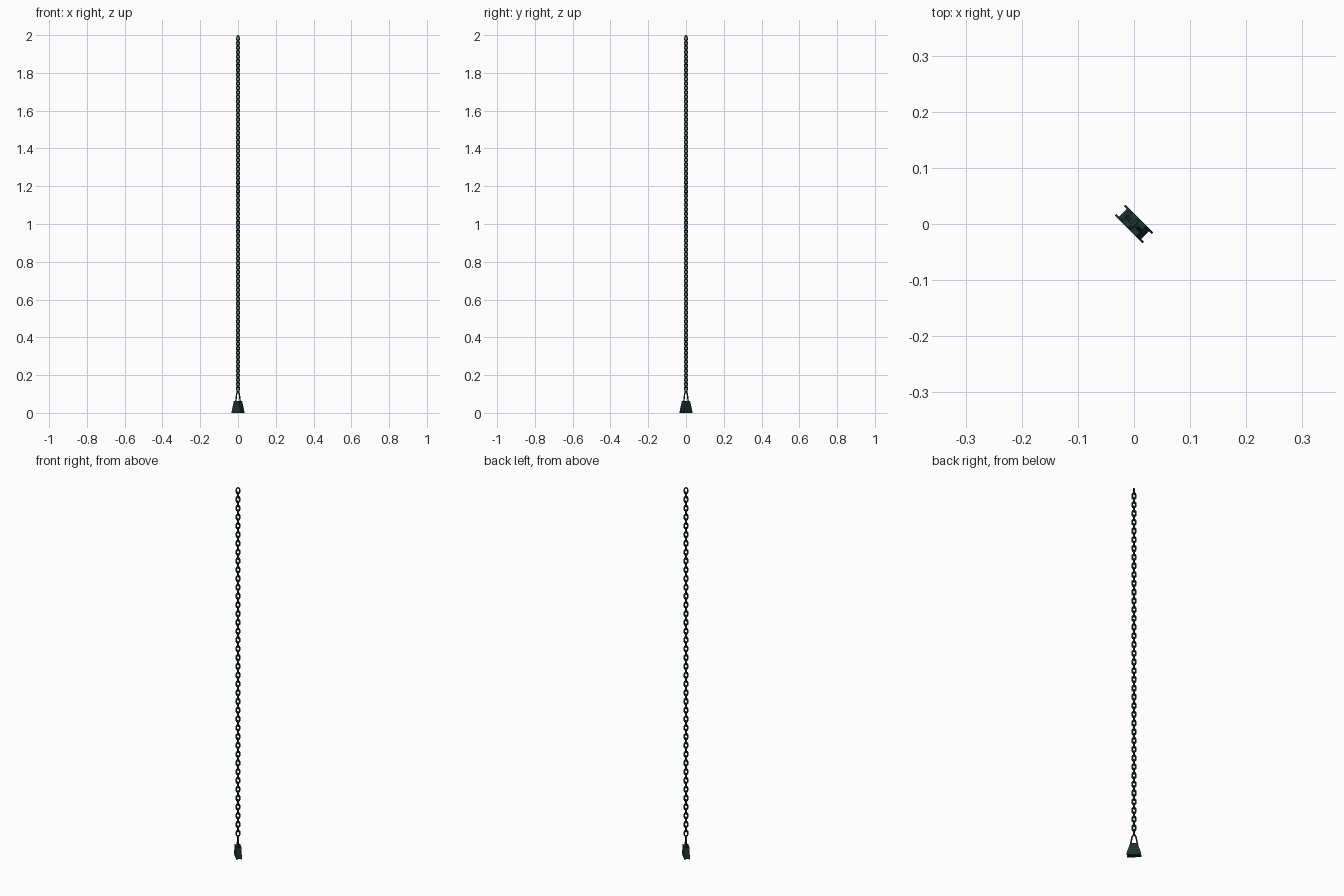
import bpy, bmesh, math
from mathutils import Vector, Matrix

if "Cube" in bpy.data.objects:
    bpy.data.objects.remove(bpy.data.objects["Cube"])

def material(name, c):
    m = bpy.data.materials.new(name)
    m.diffuse_color = (*c, 1)
    m.use_nodes = True
    m.node_tree.nodes["Principled BSDF"].inputs["Base Color"].default_value = m.diffuse_color
    return m

iron = material("dark green iron", (0.014, 0.032, 0.030))
dark = material("blackened iron", (0.008, 0.016, 0.017))
YAW = Matrix.Rotation(-math.pi / 4, 4, 'Z')   # the wide direction runs along (1,-1)

def finish(bm, name, mat, smooth=False):
    bmesh.ops.transform(bm, matrix=YAW, verts=bm.verts)
    bmesh.ops.recalc_face_normals(bm, faces=bm.faces)
    me = bpy.data.meshes.new(name)
    bm.to_mesh(me)
    bm.free()
    me.materials.append(mat)
    for p in me.polygons:
        p.use_smooth = smooth
    ob = bpy.data.objects.new(name, me)
    bpy.context.collection.objects.link(ob)
    return ob

def sweep(bm, pts, r, rot, z, sides=8):
    """Closed wire through points in the local xz plane."""
    n, rings = len(pts), []
    for i, (x, h) in enumerate(pts):
        a, b = Vector(pts[i - 1]), Vector(pts[(i + 1) % n])
        t = (b - a).normalized()
        nx, nz = t.y, -t.x
        ring = []
        for k in range(sides):
            w = 2 * math.pi * (k + .5) / sides
            c, s = r * math.cos(w), r * math.sin(w)
            ring.append(bm.verts.new(rot @ Vector((x + nx * c, s, h + nz * c)) + Vector((0, 0, z))))
        rings.append(ring)
    for i in range(n):
        A, B = rings[i], rings[(i + 1) % n]
        for k in range(sides):
            j = (k + 1) % sides
            bm.faces.new((A[k], A[j], B[j], B[k]))

# Chain: alternating oval links
D, P, W, N = 0.0075, 0.02375, 0.024, 79
R = (W - D) / 2
half = (P + D) / 2 - R
oval = []
for s in (1, -1):
    for k in range(7):
        a = math.pi * k / 6 + (0 if s > 0 else math.pi)
        oval.append((R * math.cos(a), s * half + R * math.sin(a)))
bm = bmesh.new()
for i in range(N):
    rot = Matrix.Rotation(math.pi / 2 if i % 2 == 0 else 0, 3, 'Z')
    sweep(bm, oval, D / 2, rot, 2 - P / 2 - D - i * P)
finish(bm, "chain_links", iron, True)

# Triangular hanger ring joining chain and weight
bm = bmesh.new()
top = 2 - N * P - D * 1.5
sweep(bm, [(-.004, top), (.004, top), (.010, top - .012), (.017, .058),
           (.015, .052), (-.015, .052), (-.017, .058), (-.010, top - .012)],
      .0038, Matrix.Identity(3), 0)
finish(bm, "hanger_ring", iron, True)

def slab(name, profile, y0, y1, mat):
    bm = bmesh.new()
    a = [bm.verts.new((x, y0, z)) for x, z in profile]
    b = [bm.verts.new((x, y1, z)) for x, z in profile]
    bm.faces.new(a)
    bm.faces.new(b[::-1])
    for i in range(len(a)):
        j = (i + 1) % len(a)
        bm.faces.new((a[i], a[j], b[j], b[i]))
    finish(bm, name, mat)

# Flared weight: core block between two side plates
slab("weight_core", [(-.028, .004), (.028, .004), (.018, .060), (-.018, .060)], -.011, .011, iron)
for s, n in ((-1, "left"), (1, "right")):
    slab("side_plate_" + n, [(-.035, 0), (.035, 0), (.034, .008), (.018, .062), (-.018, .062), (-.034, .008)],
         s * .0095, s * .0135, iron)
slab("base_strip", [(-.026, .001), (.026, .001), (.026, .004), (-.026, .004)], -.0095, .0095, dark)
